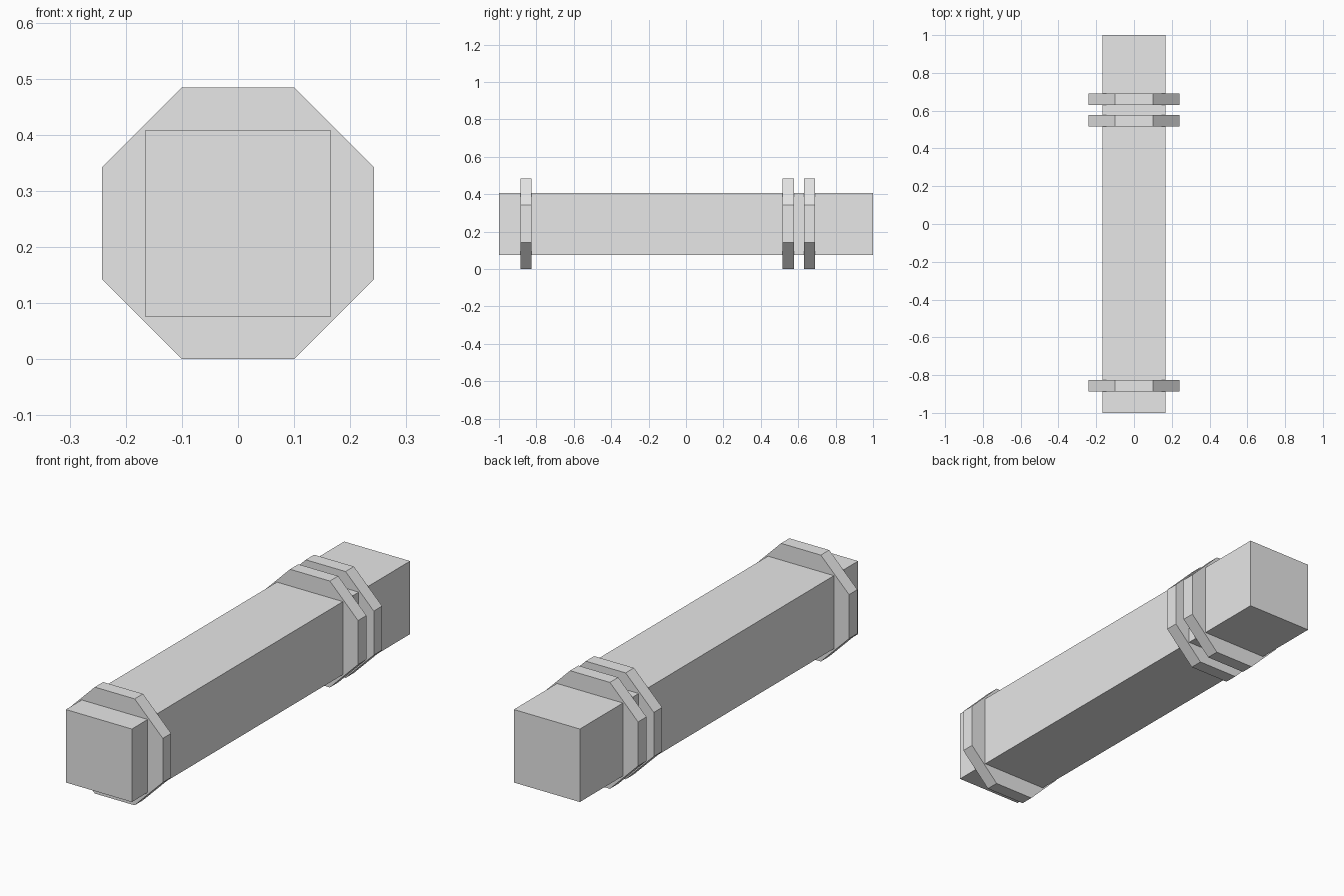
import bpy
import math

old = bpy.data.objects.get("Cube")
if old:
    bpy.data.objects.remove(old, do_unlink=True)

# One plain grey for everything
grey = bpy.data.materials.new("light_grey")
grey.use_nodes = True
colour = (0.8, 0.8, 0.8, 1)
grey.diffuse_color = colour
grey.node_tree.nodes["Principled BSDF"].inputs["Base Color"].default_value = colour

HALF_HEIGHT = 0.242
BEAM_WIDTH = 0.332


def finish(name):
    obj = bpy.context.object
    obj.name = name
    obj.data.name = name
    obj.data.materials.append(grey)
    return obj


# Long square beam along y
bpy.ops.mesh.primitive_cube_add(size=1, location=(0, 0, HALF_HEIGHT))
beam = finish("beam")
beam.scale = (BEAM_WIDTH, 2, BEAM_WIDTH)


# Octagonal collars with flats on top, bottom and sides
def collar(name, y):
    bpy.ops.mesh.primitive_cylinder_add(
        vertices=8, radius=HALF_HEIGHT / math.cos(math.pi / 8), depth=0.06,
        location=(0, y, HALF_HEIGHT), rotation=(math.pi / 2, math.pi / 8, 0))
    obj = finish(name)
    # Turn the mesh itself so that the flats line up with the beam
    obj.rotation_euler = (math.pi / 2, 0, 0)
    for v in obj.data.vertices:
        x, h = v.co.x, v.co.y
        c, s = math.cos(math.pi / 8), math.sin(math.pi / 8)
        v.co.x, v.co.y = c * x - s * h, s * x + c * h
    return obj


collar("front_collar", -0.856)
collar("middle_collar", 0.547)
collar("back_collar", 0.66)
